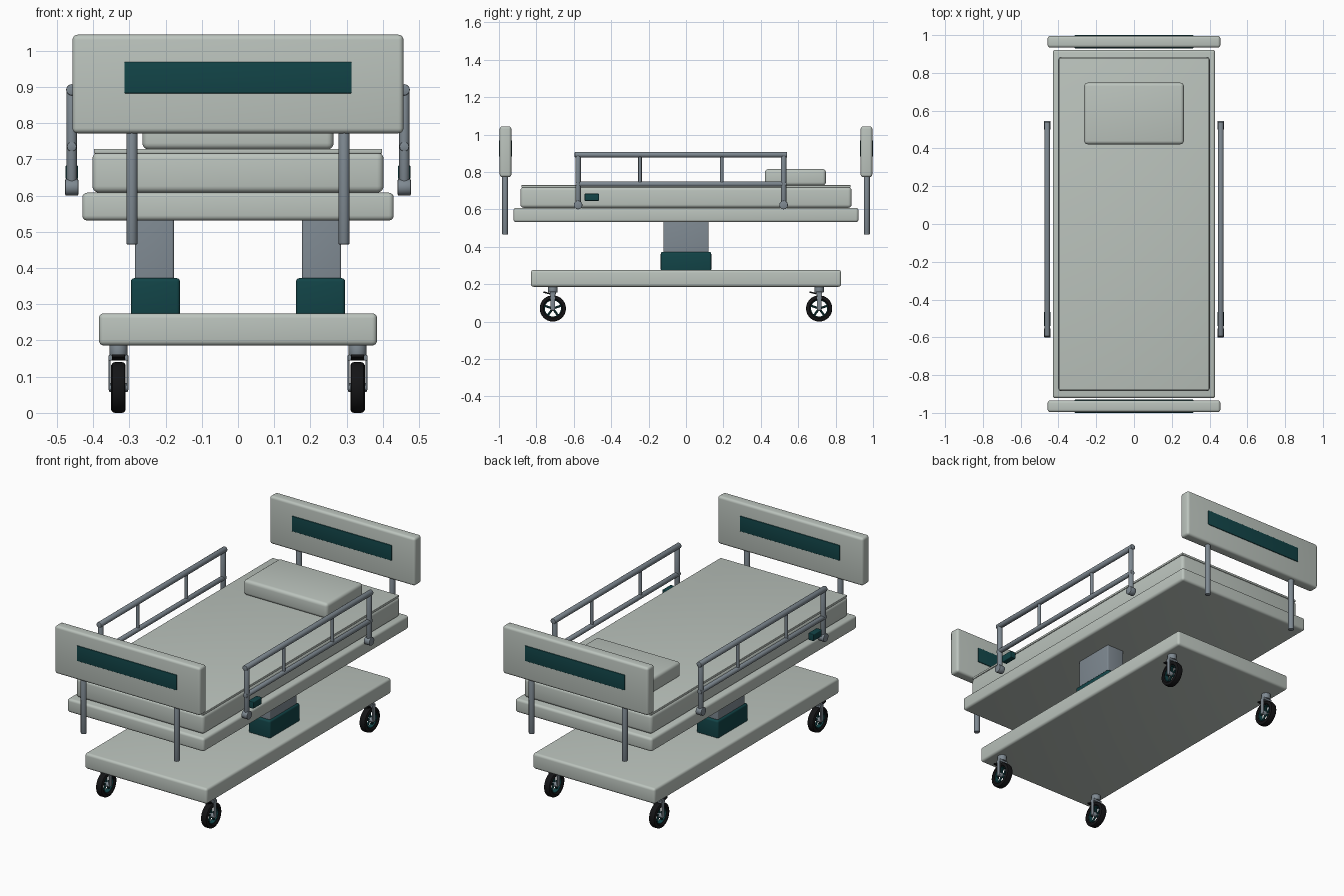
import bpy, bmesh, math
from mathutils import Matrix, Vector

if "Cube" in bpy.data.objects:
    bpy.data.objects.remove(bpy.data.objects["Cube"])


def material(name, rgb):
    m = bpy.data.materials.new(name)
    m.diffuse_color = (*rgb, 1)
    m.use_nodes = True
    m.node_tree.nodes["Principled BSDF"].inputs["Base Color"].default_value = m.diffuse_color
    return m


PALE = material("pale grey green", (0.50, 0.55, 0.51))
TEAL = material("dark teal", (0.006, 0.058, 0.064))
STEEL = material("blue grey steel", (0.21, 0.25, 0.285))
BLACK = material("tyre black", (0.007, 0.007, 0.008))


def finish(bm, name, mat):
    bmesh.ops.recalc_face_normals(bm, faces=bm.faces)
    me = bpy.data.meshes.new(name)
    bm.to_mesh(me)
    bm.free()
    me.materials.append(mat)
    ob = bpy.data.objects.new(name, me)
    bpy.context.collection.objects.link(ob)
    bpy.ops.object.select_all(action='DESELECT')
    ob.select_set(True)
    bpy.context.view_layer.objects.active = ob
    bpy.ops.object.shade_smooth_by_angle(angle=math.radians(35))
    return ob


def box(name, mat, x, y, z, bevel=0.0, tilt=0.0):
    """Box from (min, max) ranges, with rounded edges."""
    bm = bmesh.new()
    bmesh.ops.create_cube(bm, size=1)
    bmesh.ops.scale(bm, vec=(x[1] - x[0], y[1] - y[0], z[1] - z[0]), verts=bm.verts)
    if bevel:
        bmesh.ops.bevel(bm, geom=bm.edges[:], offset=bevel, segments=4,
                        profile=0.5, affect='EDGES')
    c = Vector((sum(x) / 2, sum(y) / 2, sum(z) / 2))
    bm.transform(Matrix.Translation(c) @ Matrix.Rotation(tilt, 4, 'X'))
    return finish(bm, name, mat)


def rod(name, mat, a, b, r, bevel=0.003, sides=24):
    """Round bar between two points."""
    a, b = Vector(a), Vector(b)
    bm = bmesh.new()
    bmesh.ops.create_cone(bm, cap_ends=True, segments=sides, radius1=r, radius2=r,
                          depth=(b - a).length)
    if bevel:
        rims = [e for e in bm.edges if any(len(f.verts) > 4 for f in e.link_faces)]
        bmesh.ops.bevel(bm, geom=rims, offset=bevel, segments=2, profile=0.5,
                        affect='EDGES')
    rot = (b - a).to_track_quat('Z', 'Y').to_matrix().to_4x4()
    bm.transform(Matrix.Translation((a + b) / 2) @ rot)
    return finish(bm, name, mat)


def ring(name, mat, centre, profile, sides=40):
    """Closed (x, radius) profile turned around the x axis."""
    bm = bmesh.new()
    loops = []
    for i in range(sides):
        t = 2 * math.pi * i / sides
        loops.append([bm.verts.new((px, r * math.cos(t), r * math.sin(t)))
                      for px, r in profile])
    n = len(profile)
    for i in range(sides):
        p, q = loops[i], loops[(i + 1) % sides]
        for j in range(n):
            k = (j + 1) % n
            bm.faces.new((p[j], p[k], q[k], q[j]))
    bm.transform(Matrix.Translation(centre))
    return finish(bm, name, mat)


def span(c, h):
    return (c - h, c + h)


# Base, bed frame, mattress, sheet and pillow
box("base", PALE, span(0, 0.384), span(0, 0.83), (0.186, 0.275), 0.014)
box("bed_frame", PALE, span(0, 0.43), span(0, 0.922), (0.531, 0.608), 0.014)
box("mattress", PALE, span(0, 0.402), span(0, 0.885), (0.608, 0.719), 0.018)
box("sheet", PALE, span(0, 0.398), span(0, 0.88), (0.716, 0.729), 0.003)
box("pillow", PALE, span(0, 0.264), span(0.585, 0.163), (0.727, 0.815), 0.018)

# Lifting columns with sleeves
for s in (-1, 1):
    side = "left" if s < 0 else "right"
    box(side + "_column", STEEL, span(s * 0.231, 0.054), span(0, 0.121), (0.30, 0.54), 0.006)
    box(side + "_column_sleeve", TEAL, span(s * 0.228, 0.068), span(0, 0.135),
        (0.268, 0.372), 0.01)

# Head and foot boards with inlay plates and posts
for s, end in ((-1, "foot"), (1, "head")):
    box(end + "_board", PALE, span(0, 0.457), span(s * 0.965, 0.031), (0.772, 1.044), 0.014)
    for d, face in ((-1, "front"), (1, "back")):
        box(f"{end}_board_{face}_inlay", TEAL, span(0, 0.314),
            span(s * 0.965 + d * 0.031, 0.004), (0.882, 0.969), 0.003)
    for px in (-0.293, 0.293):
        rod(end + "_board_post", STEEL, (px, s * 0.967, 0.465), (px, s * 0.967, 0.80), 0.0155)

# Side rails
Y0, Y1 = -0.577, 0.522
for s in (-1, 1):
    side = "left" if s < 0 else "right"
    x = s * 0.459
    rod(side + "_rail_top", STEEL, (x, Y0 - 0.018, 0.892), (x, Y1 + 0.018, 0.892), 0.0155)
    rod(side + "_rail_lower", STEEL, (x, Y0 - 0.015, 0.735), (x, Y1 + 0.015, 0.735), 0.0135)
    for y in (Y0, Y1):
        rod(side + "_rail_post", STEEL, (x, y, 0.62), (x, y, 0.895), 0.0145)
        rod(side + "_rail_pivot", STEEL, (x - 0.018, y, 0.623), (x + 0.018, y, 0.623), 0.023)
    for y in (-0.246, 0.192):
        rod(side + "_rail_baluster", STEEL, (x, y, 0.735), (x, y, 0.89), 0.0095, 0)
    box(side + "_rail_latch", TEAL, span(x, 0.017), (-0.542, -0.465), (0.645, 0.684), 0.004)

# Casters
tyre = [(-0.014, 0.047), (-0.02, 0.053), (-0.02, 0.062), (-0.016, 0.068), (-0.010, 0.07),
        (0.010, 0.07), (0.016, 0.068), (0.02, 0.062), (0.02, 0.053), (0.014, 0.047)]
rim = [(-0.012, 0.043), (-0.012, 0.049), (0.012, 0.049), (0.012, 0.043)]
for x in (-0.33, 0.33):
    for y in (-0.712, 0.712):
        c = Vector((x, y, 0.07))
        ring("caster_tyre", BLACK, c, tyre)
        ring("caster_rim", TEAL, c, rim)
        rod("caster_hub", STEEL, c - Vector((0.026, 0, 0)), c + Vector((0.026, 0, 0)), 0.013)
        for i in range(5):
            t = math.pi / 2 + 2 * math.pi * i / 5
            rod("caster_spoke", TEAL, c, c + Vector((0, math.cos(t), math.sin(t))) * 0.046,
                0.006, 0, 10)
        for d in (-1, 1):
            box("caster_fork_leg", STEEL, span(x + d * 0.0245, 0.003), span(y, 0.012),
                (0.062, 0.158), 0.002)
        box("caster_fork_crown", STEEL, span(x, 0.0275), span(y, 0.016), (0.144, 0.16), 0.003)
        rod("caster_stem", STEEL, (x, y, 0.155), (x, y, 0.19), 0.025)
        box("caster_brake", BLACK, span(x, 0.018), span(y - 0.032, 0.02),
            (0.149, 0.157), 0.002, -0.25)
